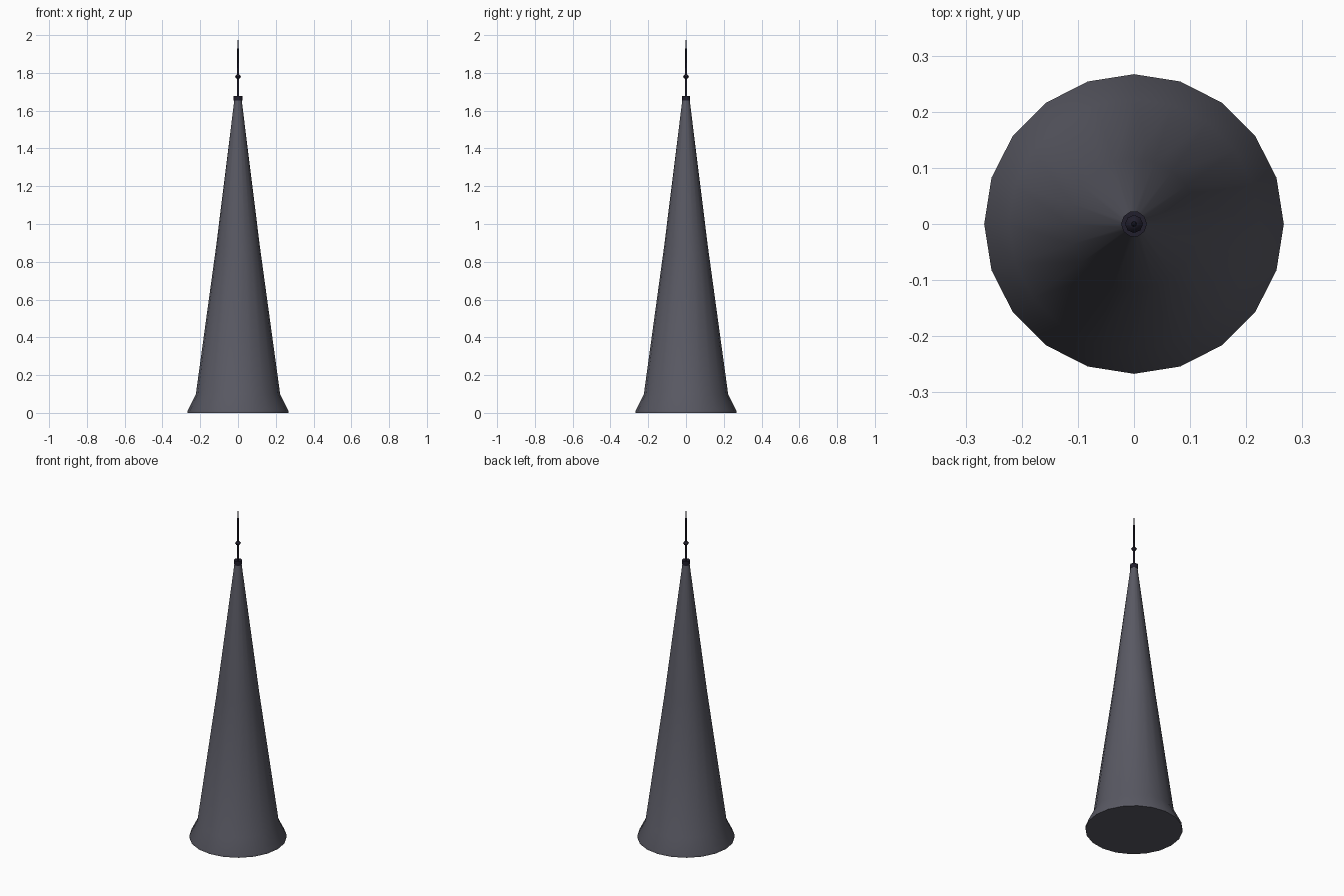
import bpy, bmesh
from math import cos, sin, pi

if "Cube" in bpy.data.objects:
    bpy.data.objects.remove(bpy.data.objects["Cube"])


def material(name, color):
    m = bpy.data.materials.new(name)
    m.diffuse_color = (*color, 1)
    m.use_nodes = True
    m.node_tree.nodes["Principled BSDF"].inputs["Base Color"].default_value = m.diffuse_color
    return m


slate = material("slate", (0.10, 0.10, 0.125))
iron = material("dark_iron", (0.015, 0.013, 0.025))


def lathe(name, profile, sides, mat, angle=None):
    """Closed solid of revolution about z from (radius, height) points."""
    bm = bmesh.new()
    rings = []
    for r, z in profile:
        if r == 0:
            rings.append([bm.verts.new((0, 0, z))] * sides)
        else:
            rings.append([bm.verts.new((r * cos(2 * pi * i / sides),
                                        r * sin(2 * pi * i / sides), z))
                          for i in range(sides)])
    for a, b in zip(rings, rings[1:]):
        for i in range(sides):
            j = (i + 1) % sides
            bm.faces.new(list(dict.fromkeys((a[i], a[j], b[j], b[i]))))
    for ring, r in ((rings[0][::-1], profile[0][0]), (rings[-1], profile[-1][0])):
        if r:
            bm.faces.new(ring)
    bmesh.ops.recalc_face_normals(bm, faces=bm.faces)
    mesh = bpy.data.meshes.new(name)
    bm.to_mesh(mesh)
    bm.free()
    mesh.materials.append(mat)
    ob = bpy.data.objects.new(name, mesh)
    bpy.context.collection.objects.link(ob)
    if angle:
        bpy.ops.object.select_all(action='DESELECT')
        ob.select_set(True)
        bpy.context.view_layer.objects.active = ob
        bpy.ops.object.shade_smooth_by_angle(angle=angle)
    return ob


# Flared spire roof
lathe("spire_roof", [(0.267, 0), (0.267, 0.012), (0.223, 0.10),
                     (0.116, 0.88), (0.019, 1.66)], 20, slate, pi / 4)

# Collar at the top of the roof
lathe("collar", [(0.023, 1.653), (0.023, 1.678)], 10, iron, pi / 4)

# Finial rod, bead and needle tip
lathe("finial_rod", [(0.006, 1.67), (0.005, 1.93)], 8, iron, pi / 3)
lathe("finial_bead", [(0, 1.765), (0.010, 1.771), (0.016, 1.78),
                      (0.010, 1.789), (0, 1.795)], 8, iron, pi / 3)
lathe("needle_tip", [(0.004, 1.925), (0, 2.0)], 8, iron, pi / 3)
